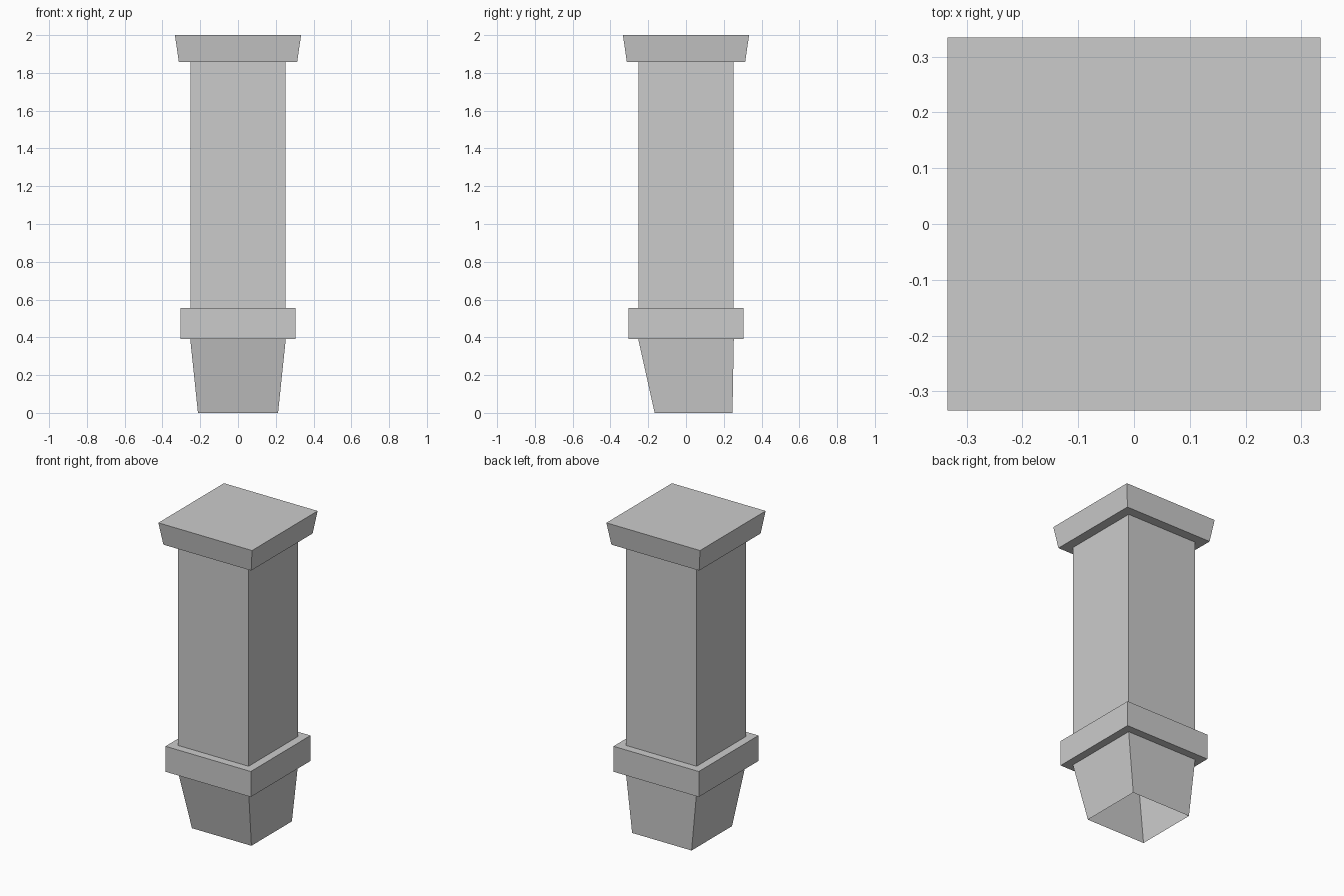
import bpy, bmesh

if "Cube" in bpy.data.objects:
    bpy.data.objects.remove(bpy.data.objects["Cube"])

# Profile from foot to cap: (z, half width x, half depth y, centre y)
PROFILE = [
    (0.00, 0.212, 0.206, 0.04),     # open foot, set towards the back
    (0.392, 0.253, 0.253, 0.0),     # foot meets collar
    (0.392, 0.304, 0.304, 0.0),     # collar underside
    (0.556, 0.304, 0.304, 0.0),     # collar top
    (0.556, 0.252, 0.252, 0.0),     # shaft base
    (1.857, 0.252, 0.252, 0.0),     # shaft top
    (1.857, 0.313, 0.313, 0.0),     # cap underside
    (2.00, 0.334, 0.334, 0.0),      # cap top
]
CORNERS = [(-1, -1), (1, -1), (1, 1), (-1, 1)]

bm = bmesh.new()
rings = [[bm.verts.new((sx * hx, cy + sy * hy, z)) for sx, sy in CORNERS]
         for z, hx, hy, cy in PROFILE]

# Side walls and ledges
for low, high in zip(rings, rings[1:]):
    for i in range(4):
        j = (i + 1) % 4
        bm.faces.new((low[i], low[j], high[j], high[i]))

# Closed cap; the foot stays open underneath
bm.faces.new(rings[-1])

mesh = bpy.data.meshes.new("square_pillar")
bm.to_mesh(mesh)
bm.free()
pillar = bpy.data.objects.new("square_pillar", mesh)
bpy.context.collection.objects.link(pillar)
